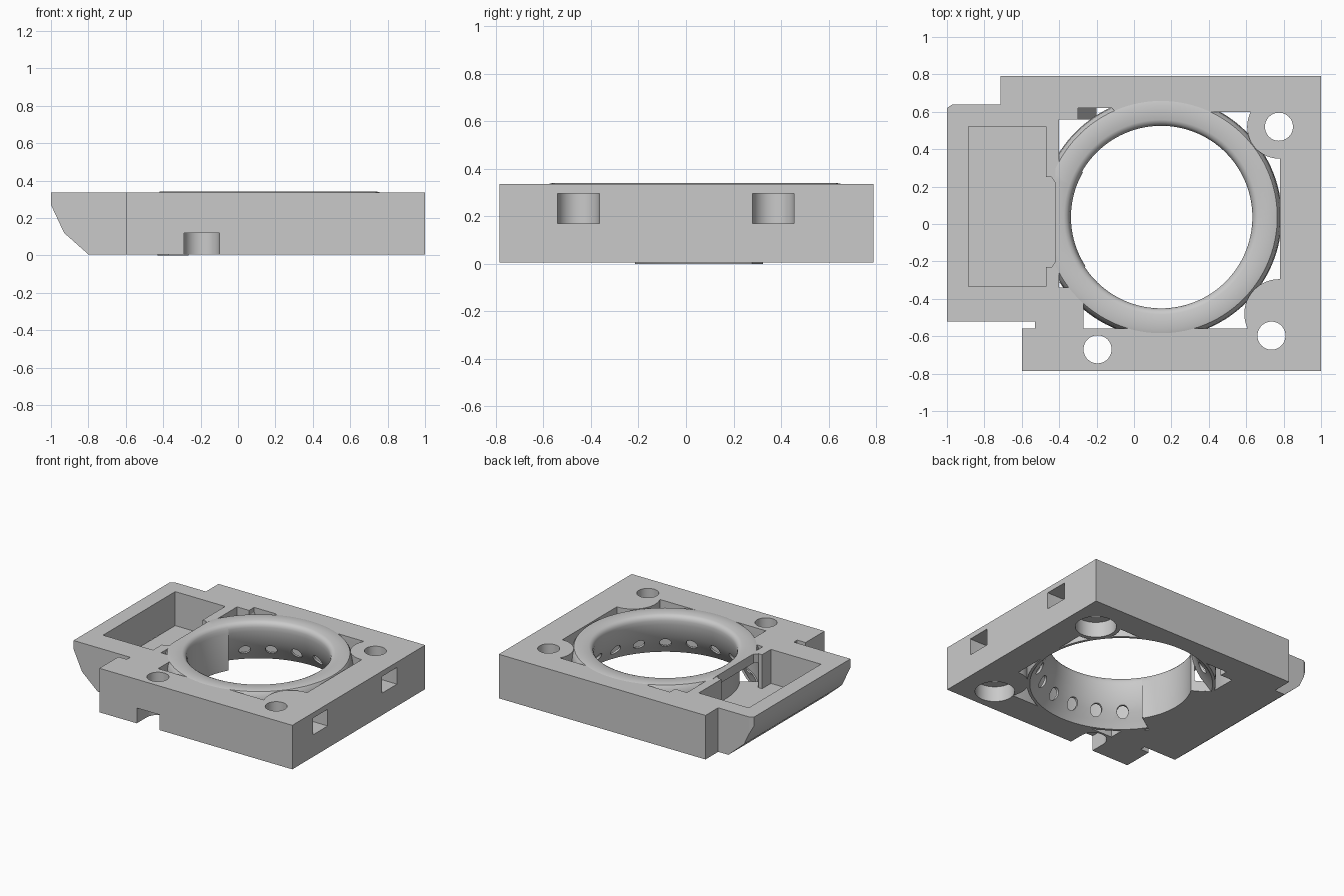
import bpy, bmesh, math
from mathutils import Matrix

if "Cube" in bpy.data.objects:
    bpy.data.objects.remove(bpy.data.objects["Cube"], do_unlink=True)

grey = bpy.data.materials.new("plain_grey")
grey.use_nodes = True
grey.diffuse_color = (0.59, 0.59, 0.59, 1)
grey.node_tree.nodes["Principled BSDF"].inputs["Base Color"].default_value = grey.diffuse_color

BOTTOM, TOP = 0.005, 0.335
CX, CY = 0.145, 0.037       # ring centre


def finish(name, bm):
    bmesh.ops.recalc_face_normals(bm, faces=bm.faces)
    mesh = bpy.data.meshes.new(name)
    bm.to_mesh(mesh)
    bm.free()
    mesh.materials.append(grey)
    obj = bpy.data.objects.new(name, mesh)
    bpy.context.collection.objects.link(obj)
    return obj


def prism(name, points, z0, z1, swap=False):
    """Extrude an outline along z, or along y when swap is set."""
    bm = bmesh.new()
    place = (lambda a, b: (a, z0, b)) if swap else (lambda a, b: (a, b, z0))
    face = bm.faces.new([bm.verts.new(place(a, b)) for a, b in points])
    new = bmesh.ops.extrude_face_region(bm, geom=[face])["geom"]
    move = (0, z1 - z0, 0) if swap else (0, 0, z1 - z0)
    bmesh.ops.translate(bm, vec=move, verts=[v for v in new if isinstance(v, bmesh.types.BMVert)])
    return finish(name, bm)


def box(name, x0, x1, y0, y1, z0, z1):
    return prism(name, [(x0, y0), (x1, y0), (x1, y1), (x0, y1)], z0, z1)


def cylinder(name, x, y, r, z0, z1, n=48):
    ring = [(x + r * math.cos(math.tau * i / n), y + r * math.sin(math.tau * i / n)) for i in range(n)]
    return prism(name, ring, z0, z1)


def cut(target, tool):
    mod = target.modifiers.new("cut", "BOOLEAN")
    mod.operation, mod.object, mod.solver = "DIFFERENCE", tool, "EXACT"
    bpy.context.view_layer.update()
    with bpy.context.temp_override(object=target, active_object=target):
        bpy.ops.object.modifier_apply(modifier=mod.name)
    bpy.data.objects.remove(tool, do_unlink=True)


def sweep(name, profile, start, end, steps):
    """Revolve a closed (radius, z) profile around the ring centre."""
    bm = bmesh.new()
    rows = []
    for i in range(steps + 1):
        a = math.radians(start + (end - start) * i / steps)
        rows.append([bm.verts.new((CX + r * math.cos(a), CY + r * math.sin(a), z)) for r, z in profile])
    n = len(profile)
    for a, b in zip(rows, rows[1:]):
        for j in range(n):
            k = (j + 1) % n
            bm.faces.new((a[j], a[k], b[k], b[j]))
    bm.faces.new(rows[0])
    bm.faces.new(rows[-1])
    return finish(name, bm)


# Frame with the side tongue
frame = prism("frame", [
    (-1, -0.52), (-0.53, -0.52), (-0.53, -0.56), (-0.6, -0.56), (-0.6, -0.785), (1, -0.785),
    (1, 0.79), (-0.715, 0.79), (-0.715, 0.64), (-0.97, 0.64), (-1, 0.62)], BOTTOM, TOP)

# Round seat for the ring, cut from below
cut(frame, cylinder("ring_seat", CX, CY, 0.64, -0.1, 0.27, 96))

# Sloped underside of the tongue
cut(frame, prism("slope", [(-1.1, 0.27), (-1, 0.27), (-0.93, 0.12), (-0.8, BOTTOM),
                           (-0.8, -0.1), (-1.1, -0.1)], -1, 1, swap=True))

# Central opening, with screw bosses left standing at its right corners
opening = prism("opening", [
    (-0.4, -0.34), (-0.27, -0.34), (-0.27, -0.56), (0.78, -0.56), (0.78, 0.6),
    (-0.1, 0.6), (-0.12, 0.62), (-0.3, 0.62), (-0.3, 0.56), (-0.4, 0.56)], -0.12, 0.5)
for x, y, r in [(0.775, 0.52, 0.17), (0.775, -0.48, 0.185)]:
    cut(opening, cylinder("boss", x, y, r, -0.2, 0.6))
cut(frame, opening)

# Air pocket and its mouth towards the ring
cut(frame, box("pocket", -0.885, -0.47, -0.335, 0.52, 0.08, 0.5))
cut(frame, prism("mouth", [(-0.5, -0.23), (-0.44, -0.23), (-0.42, -0.2), (-0.42, 0.22),
                           (-0.44, 0.25), (-0.5, 0.25)], 0.08, 0.5))

# Screw holes with counterbores from below
for x, y, bore in [(-0.195, -0.67, 0.095), (0.735, -0.597, 0.135), (0.775, 0.52, 0.14)]:
    cut(frame, cylinder("hole", x, y, 0.075, -0.1, 0.5))
    cut(frame, cylinder("counterbore", x, y, bore, -0.1, 0.12))
cut(frame, box("front_slot", -0.29, -0.1, -0.9, -0.67, -0.1, 0.12))

# Round-ended slots in the right wall
for y in (-0.453, 0.367):
    arc = [(0.875 + 0.088 * math.cos(t), y + 0.088 * math.sin(t))
           for t in [math.pi / 2 + math.pi * i / 16 for i in range(17)]]
    cut(frame, prism("side_slot", arc + [(1.1, y - 0.088), (1.1, y + 0.088)], 0.17, 0.295))

# Sloped rib in the back corner of the opening
prism("corner_rib", [(-0.31, 0.05), (-0.24, 0.05), (-0.2, 0.12), (-0.3, 0.3), (-0.31, 0.3)],
      0.56, 0.63, swap=True)

# Flared air ring, hollow inside
cap = [(0.488, 0.3), (0.492, 0.318), (0.503, 0.332), (0.52, 0.34), (0.6, 0.34),
       (0.621, 0.335), (0.634, 0.315), (0.641, 0.28)]
bell = sweep("air_ring", cap + [
    (0.645, 0.2), (0.645, 0.1), (0.642, BOTTOM), (0.622, BOTTOM), (0.592, 0.05),
    (0.552, 0.1), (0.52, 0.16), (0.499, 0.22), (0.489, 0.27)], 213, 510, 90)
cut(bell, sweep("duct", [
    (0.52, 0.32), (0.6, 0.32), (0.622, 0.28), (0.632, 0.2), (0.632, 0.035), (0.622, 0.035),
    (0.605, 0.058), (0.567, 0.106), (0.535, 0.165), (0.514, 0.225), (0.506, 0.28)], 210, 513, 92))

# Air jets through the inner wall into the duct
jets = bmesh.new()
for i in range(15):
    bmesh.ops.create_cone(
        jets, cap_ends=True, segments=20, radius1=0.04, radius2=0.04, depth=0.12,
        matrix=Matrix.Translation((CX, CY, 0.105)) @ Matrix.Rotation(math.radians(229 + 19 * i), 4, "Z")
        @ Matrix.Translation((0.565, 0, 0)) @ Matrix.Rotation(math.pi / 2, 4, "Y"))
cut(bell, finish("jets", jets))

# Inlet section: straight inner wall, roof and floor, open to the pocket
inlet = sweep("inlet_wall", cap + [
    (0.63, 0.27), (0.505, 0.27), (0.505, 0.08), (0.65, 0.08), (0.65, BOTTOM),
    (0.575, BOTTOM), (0.575, 0), (0.482, 0), (0.482, 0.28)], 150, 213, 24)
cut(inlet, box("inlet_trim", -0.6, -0.42, -0.4, 0.5, 0.1, 0.5))
cut(inlet, box("floor_trim", -0.6, 0, -0.6, -0.215, -0.1, BOTTOM))

# Smooth rounded surfaces, sharp edges kept
for obj in (frame, bell, inlet):
    bpy.ops.object.select_all(action="DESELECT")
    obj.select_set(True)
    bpy.context.view_layer.objects.active = obj
    bpy.ops.object.shade_smooth_by_angle(angle=math.radians(32))
